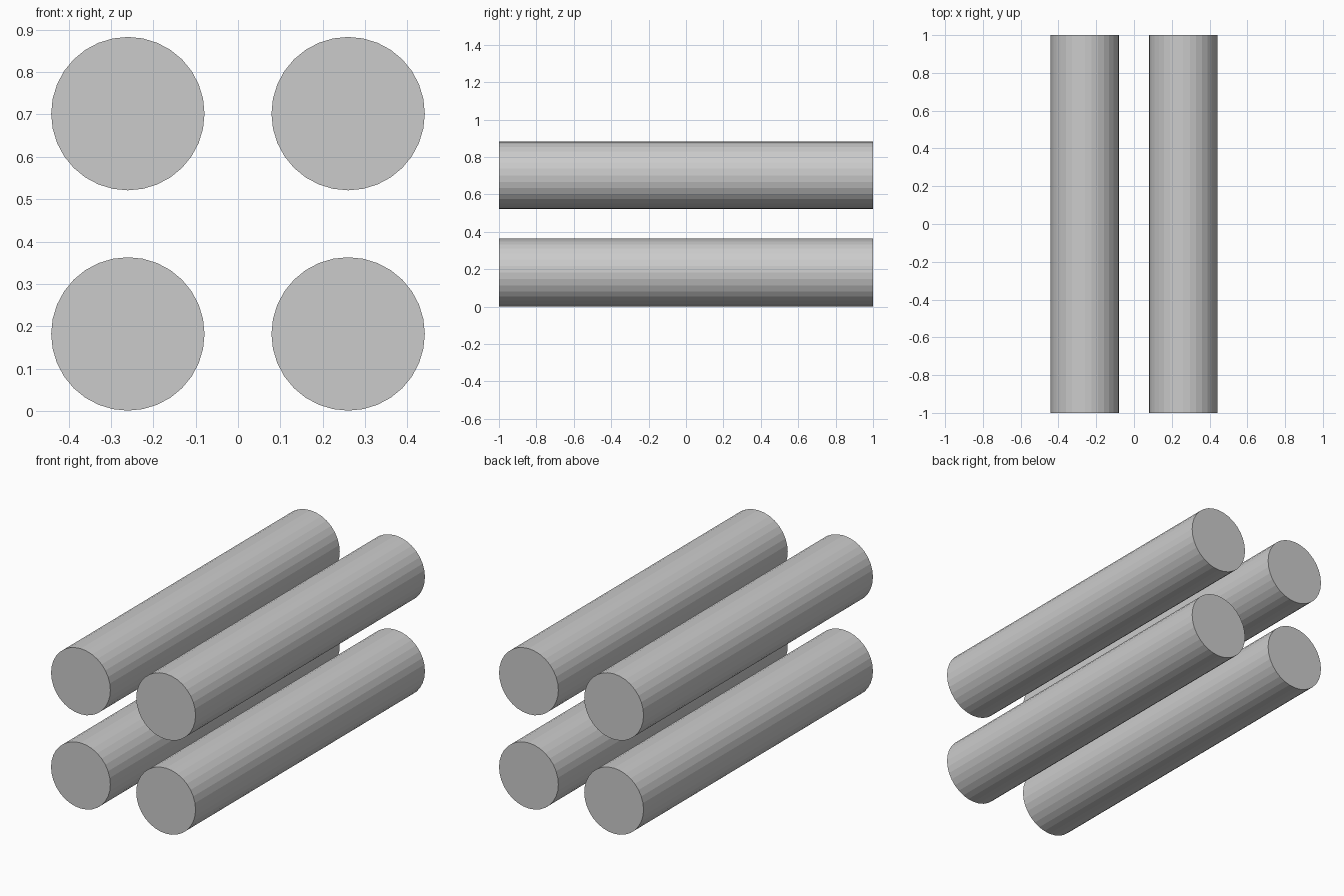
import bpy
import math

if "Cube" in bpy.data.objects:
    bpy.data.objects.remove(bpy.data.objects["Cube"])

RADIUS = 0.181
LENGTH = 2.0
SPACING = 0.26          # half the distance between neighbouring axes
LOW_Z = 0.182


def rod(name, x, z):
    # Flat-shaded 32-sided solid cylinder lying along y
    bpy.ops.mesh.primitive_cylinder_add(
        vertices=32, radius=RADIUS, depth=LENGTH,
        location=(x, 0, z), rotation=(math.pi / 2, 0, 0))
    bpy.context.object.name = name


# Two rows of two rods
for row, z in (("lower", LOW_Z), ("upper", LOW_Z + 2 * SPACING)):
    for side, x in (("left", -SPACING), ("right", SPACING)):
        rod(f"{row}_{side}_rod", x, z)
